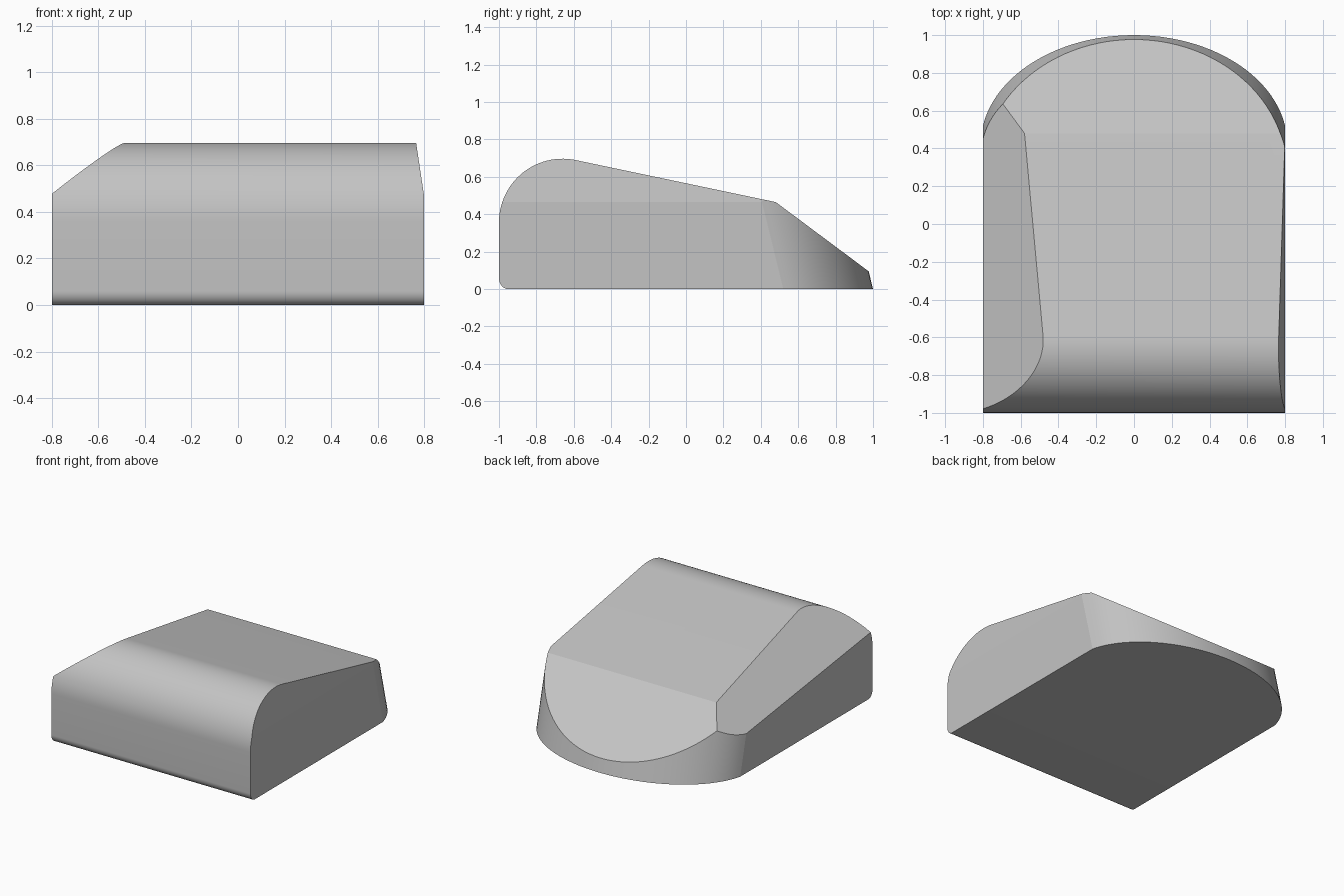
import bpy, bmesh
from math import sin, cos, pi, radians, sqrt, asin
from mathutils import Vector

cube = bpy.data.objects.get("Cube")
if cube:
    bpy.data.objects.remove(cube, do_unlink=True)

grey = bpy.data.materials.new("plain grey")
grey.use_nodes = True
colour = (0.55, 0.55, 0.55, 1)
grey.diffuse_color = colour
grey.node_tree.nodes["Principled BSDF"].inputs["Base Color"].default_value = colour


def arc(cx, cy, rx, ry, start, end, steps):
    """Points along an elliptical arc, angles in radians."""
    angles = [start + (end - start) * i / steps for i in range(steps + 1)]
    return [(cx + rx * cos(a), cy + ry * sin(a)) for a in angles]


def prism(name, bottom, top):
    """Solid between two matching loops of points."""
    bm = bmesh.new()
    loops = [[bm.verts.new(p) for p in loop] for loop in (bottom, top)]
    for loop in loops:
        bm.faces.new(loop)
    n = len(bottom)
    for i in range(n):
        j = (i + 1) % n
        bm.faces.new((loops[0][i], loops[0][j], loops[1][j], loops[1][i]))
    bmesh.ops.recalc_face_normals(bm, faces=bm.faces)
    mesh = bpy.data.meshes.new(name)
    bm.to_mesh(mesh)
    bm.free()
    obj = bpy.data.objects.new(name, mesh)
    bpy.context.collection.objects.link(obj)
    mesh.materials.append(grey)
    return obj


# Side profile: rounded lower lip, rounded front, sloping top, steep back slope
back_slope = (0.465 - 0.1) / (0.48 - 0.97)
far_y = 1.1
profile = arc(-0.95, 0.06, 0.05, 0.06, 1.5 * pi, pi, 16)
profile += arc(-0.66, 0.357, 0.34, 0.34, pi, radians(78), 28)
profile += [(0.48, 0.465), (far_y, 0.465 + back_slope * (far_y - 0.48)), (far_y, 0)]
body = prism("wedge_body",
             [(-0.9, y, z) for y, z in profile],
             [(0.9, y, z) for y, z in profile])

# Plan outline with a curved back wall that leans forward as it rises
lean = 0.245
centre_y, depth, half = 0.42, 0.58, 0.8
end = asin((0.52 - centre_y) / depth)
plan = arc(0, centre_y, half / cos(end), depth, end, pi - end, 48)
plan += [(-half, -1.4), (half, -1.4)]
outline = prism("outline_cutter", *[[(x, y - lean * z, z) for x, y in plan]
                                    for z in (-0.2, 1)])
outline.hide_render = True

trim = body.modifiers.new("plan trim", "BOOLEAN")
trim.operation = "INTERSECT"
trim.solver = "EXACT"
trim.object = outline
bpy.context.view_layer.objects.active = body
bpy.ops.object.modifier_apply(modifier=trim.name)
bpy.data.objects.remove(outline, do_unlink=True)

# Broad chamfer on one side, slight lean on the other
cuts = [((-0.8, -0.975, 0.477), (-0.83, 0.134, 1)),
        ((0.8, 0, 0.465), (1, 0, 0.15))]
bm = bmesh.new()
bm.from_mesh(body.data)
for point, normal in cuts:
    geom = bm.verts[:] + bm.edges[:] + bm.faces[:]
    result = bmesh.ops.bisect_plane(bm, geom=geom, dist=1e-5, plane_co=Vector(point),
                                    plane_no=Vector(normal).normalized(), clear_outer=True)
    rim = [e for e in result["geom_cut"] if isinstance(e, bmesh.types.BMEdge)]
    bmesh.ops.contextual_create(bm, geom=rim)
bmesh.ops.remove_doubles(bm, verts=bm.verts, dist=1e-4)
bmesh.ops.recalc_face_normals(bm, faces=bm.faces)
bm.to_mesh(body.data)
bm.free()

bpy.ops.object.select_all(action="DESELECT")
body.select_set(True)
bpy.context.view_layer.objects.active = body
bpy.ops.object.shade_smooth_by_angle(angle=radians(7))
